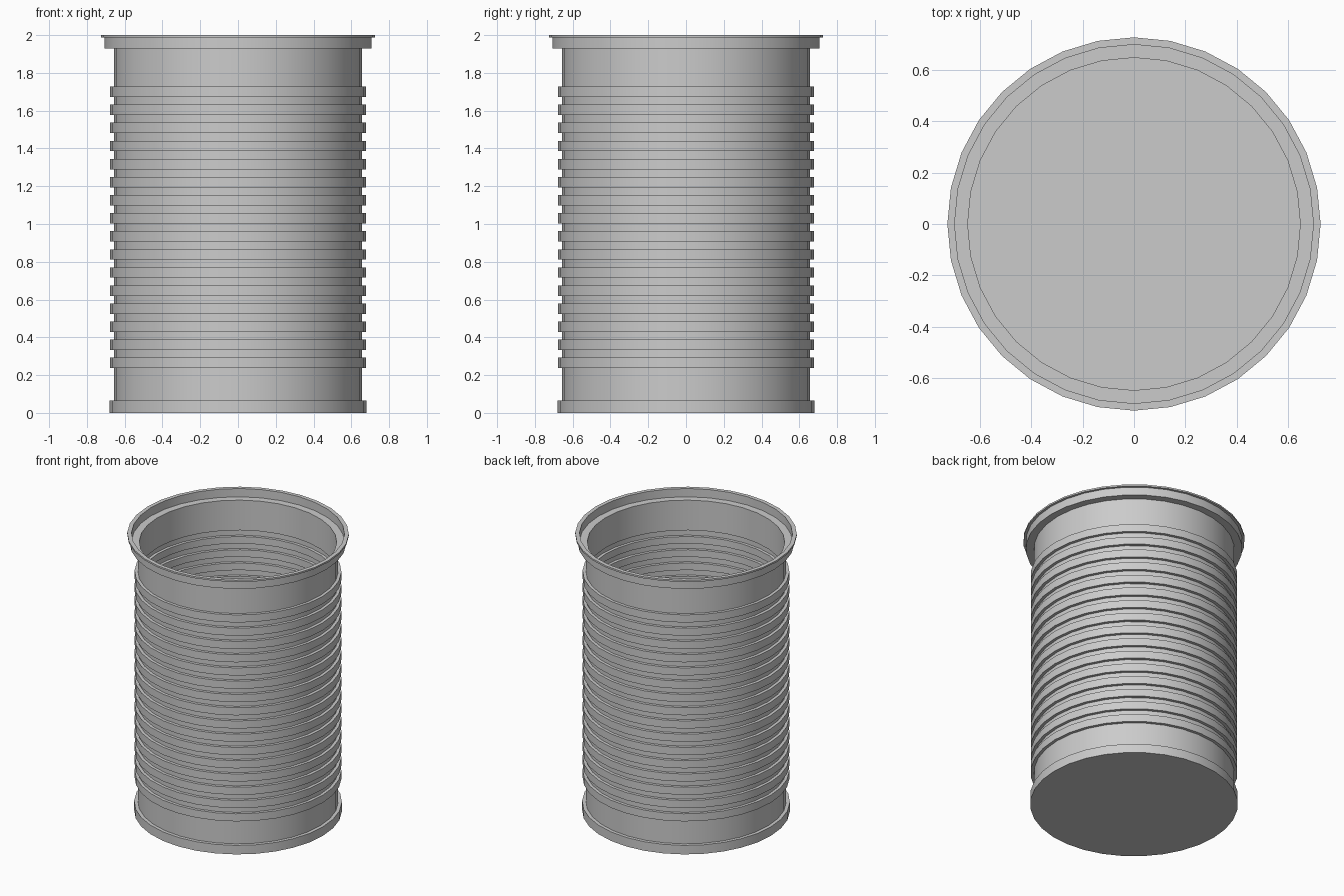
import bpy, bmesh
from math import sin, cos, pi, radians

if "Cube" in bpy.data.objects:
    bpy.data.objects.remove(bpy.data.objects["Cube"])

SIDES = 32
RIBS = 16
PITCH = 0.0957


def ribbed(z0, r_wall, r_rib, height, inset):
    """Profile points of the stacked square ribs, bottom to top."""
    pts = []
    for i in range(RIBS):
        lo, hi = z0 + i * PITCH + inset, z0 + i * PITCH + height - inset
        pts += [(r_wall, lo), (r_rib, lo), (r_rib, hi), (r_wall, hi)]
    return pts


def lathe(name, profile):
    """Revolve a radius/height profile and cap both of its ends."""
    bm = bmesh.new()
    rings = [[bm.verts.new((r * cos(2 * pi * k / SIDES), r * sin(2 * pi * k / SIDES), z))
              for k in range(SIDES)] for r, z in profile]
    for a, b in zip(rings, rings[1:]):
        for k in range(SIDES):
            n = (k + 1) % SIDES
            bm.faces.new((a[k], a[n], b[n], b[k]))
    bm.faces.new(rings[0][::-1])
    bm.faces.new(rings[-1])
    bmesh.ops.recalc_face_normals(bm, faces=bm.faces)
    mesh = bpy.data.meshes.new(name)
    bm.to_mesh(mesh)
    bm.free()
    obj = bpy.data.objects.new(name, mesh)
    bpy.context.collection.objects.link(obj)
    bpy.context.view_layer.objects.active = obj
    obj.select_set(True)
    bpy.ops.object.shade_smooth_by_angle(angle=radians(30))
    return obj


# Outside: base rim, plain band, ribs, neck, stepped collar and flange
outside = [(0.68, 0), (0.68, 0.065), (0.656, 0.065)]
outside += ribbed(0.237, 0.656, 0.677, 0.055, 0)
outside += [(0.656, 1.93), (0.708, 1.93), (0.708, 1.988), (0.725, 1.988), (0.725, 2.0)]

# Inside: collar recess, wall with matching grooves, floor
inside = [(0.646, 0.055), (0.646, 0.225)] + ribbed(0.237, 0.646, 0.667, 0.055, 0.005)
inside += [(0.646, 1.94), (0.697, 1.94), (0.697, 2.0)]
floor = [(0.67, 0.055), (0.67, 0.012)]

lathe("can_body", outside + inside[::-1] + floor)
